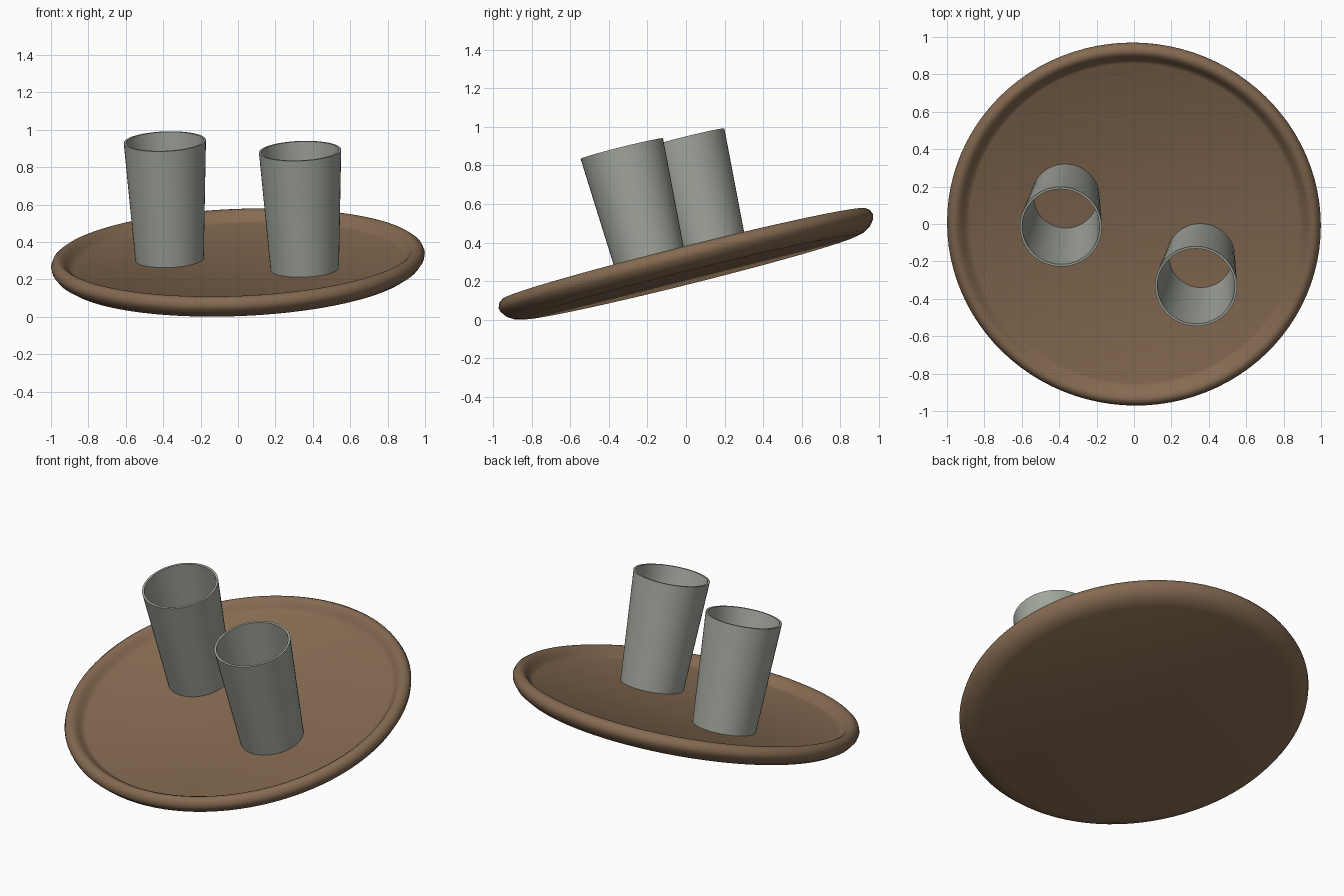
import bpy, bmesh, math
from mathutils import Vector, Matrix

if "Cube" in bpy.data.objects:
    bpy.data.objects.remove(bpy.data.objects["Cube"])

def material(name, rgb):
    m = bpy.data.materials.new(name)
    m.diffuse_color = (*rgb, 1)
    m.use_nodes = True
    m.node_tree.nodes["Principled BSDF"].inputs["Base Color"].default_value = m.diffuse_color
    return m

BROWN = material("brown wood", (0.235, 0.145, 0.083))
GREY = material("pale grey green", (0.36, 0.385, 0.335))

# shared tilt of the whole tray
normal = Vector((-0.04, -0.25, 1)).normalized()
tilt = Vector((0, 0, 1)).rotation_difference(normal).to_matrix().to_4x4()

def lathe(name, profile, mat, matrix, n=64, closed=False, angle=40):
    """Revolve (radius, height) points around z; radius 0 becomes a pole."""
    bm = bmesh.new()
    rings = []
    for r, z in profile:
        if r == 0:
            rings.append([bm.verts.new((0, 0, z))] * n)
        else:
            rings.append([bm.verts.new((r * math.cos(2 * math.pi * i / n),
                                        r * math.sin(2 * math.pi * i / n), z))
                          for i in range(n)])
    pairs = list(zip(rings, rings[1:]))
    if closed:
        pairs.append((rings[-1], rings[0]))
    for a, b in pairs:
        for i in range(n):
            j = (i + 1) % n
            quad = list(dict.fromkeys((a[i], a[j], b[j], b[i])))
            bm.faces.new(quad)
    bmesh.ops.recalc_face_normals(bm, faces=bm.faces)
    bm.transform(matrix)
    me = bpy.data.meshes.new(name)
    bm.to_mesh(me)
    bm.free()
    me.materials.append(mat)
    ob = bpy.data.objects.new(name, me)
    bpy.context.collection.objects.link(ob)
    bpy.ops.object.select_all(action='DESELECT')
    ob.select_set(True)
    bpy.context.view_layer.objects.active = ob
    bpy.ops.object.shade_smooth_by_angle(angle=math.radians(angle))
    return ob

# round tray with a raised, rounded rim
tray_profile = [(0, 0), (0.89, 0), (0.935, 0.01), (0.972, 0.033), (0.995, 0.063),
                (1.0, 0.085), (0.99, 0.11), (0.97, 0.125), (0.95, 0.125),
                (0.93, 0.112), (0.912, 0.09), (0.895, 0.074), (0.88, 0.067), (0, 0.067)]
lathe("tray", tray_profile, BROWN,
      Matrix.Translation((0.003, 0.02, 0.221)) @ tilt, n=96)

# two tapered, open-ended tumblers standing on the tray
cup_profile = [(0.183, 0), (0.22, 0.65), (0.207, 0.65), (0.17, 0)]
for name, pos in (("left_tumbler", (-0.366, 0.143, 0.308)),
                  ("right_tumbler", (0.357, -0.175, 0.257))):
    lathe(name, cup_profile, GREY, Matrix.Translation(pos) @ tilt, n=48, closed=True)
